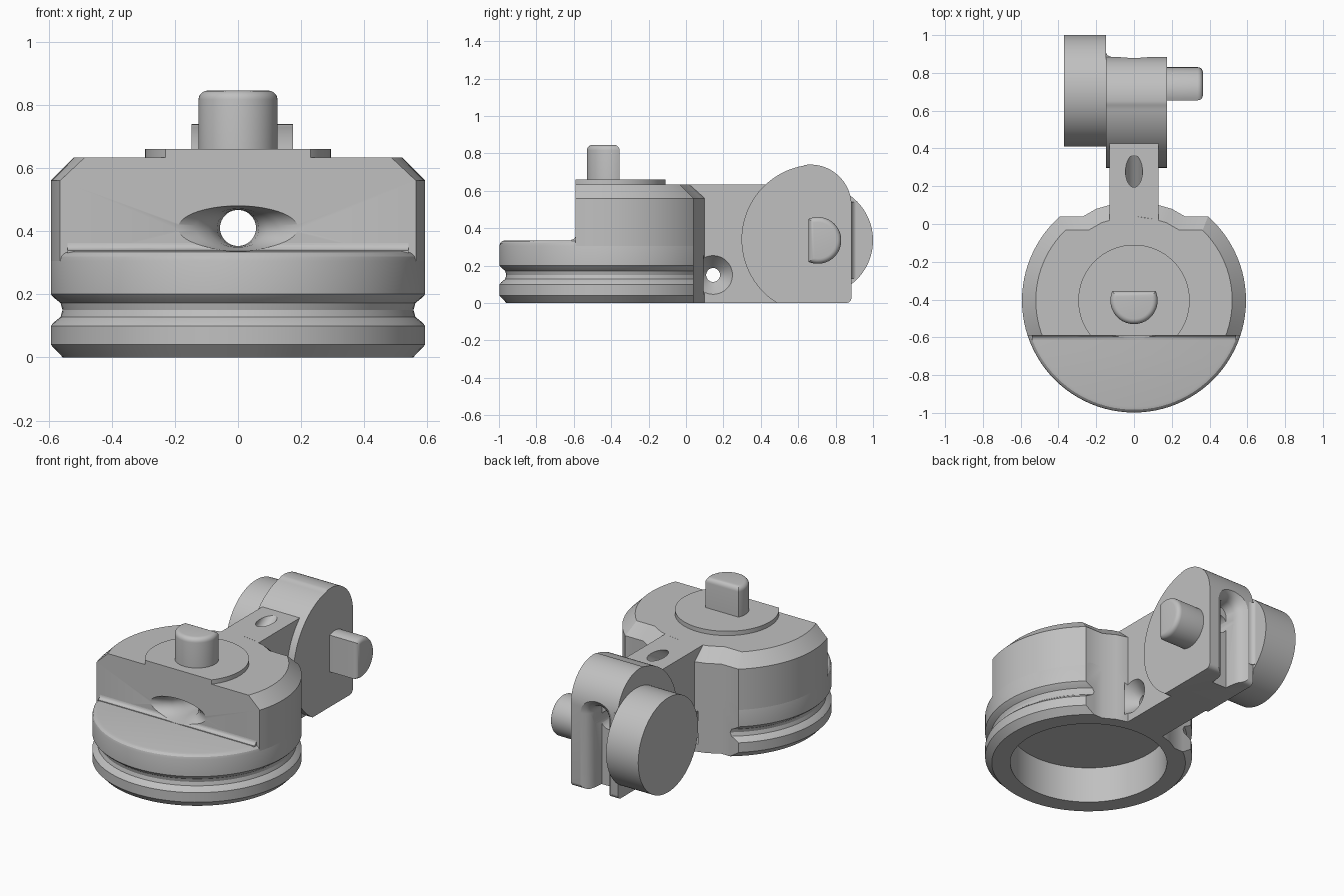
import bpy, bmesh
from math import sin, cos, acos, pi, radians

old = bpy.data.objects.get("Cube")
if old:
    bpy.data.objects.remove(old, do_unlink=True)

GREY = (0.53, 0.53, 0.53, 1)
mat = bpy.data.materials.new("plain grey")
mat.use_nodes = True
mat.diffuse_color = GREY
for node in mat.node_tree.nodes:
    if node.type == 'BSDF_PRINCIPLED':
        node.inputs["Base Color"].default_value = GREY

parts, cutters = [], []


def place(axis, u, v, p):
    return {'x': (p, u, v), 'y': (u, p, v), 'z': (u, v, p)}[axis]


def loft(name, axis, sections, cutter=False):
    """Skin (position, outline) sections along an axis and cap both ends."""
    bm = bmesh.new()
    rings = [[bm.verts.new(place(axis, u, v, p)) for u, v in pts] for p, pts in sections]
    n = len(rings[0])
    for a, b in zip(rings, rings[1:]):
        for i in range(n):
            j = (i + 1) % n
            bm.faces.new((a[i], a[j], b[j], b[i]))
    bm.faces.new(rings[0])
    bm.faces.new(rings[-1])
    bmesh.ops.recalc_face_normals(bm, faces=bm.faces[:])
    mesh = bpy.data.meshes.new(name)
    bm.to_mesh(mesh)
    bm.free()
    mesh.materials.append(mat)
    ob = bpy.data.objects.new(name, mesh)
    bpy.context.scene.collection.objects.link(ob)
    ob.hide_render = cutter
    (cutters if cutter else parts).append(ob)
    return ob


def arc(cu, cv, r, start, end, n):
    angles = [radians(start + (end - start) * i / n) for i in range(n + 1)]
    return [(cu + r * cos(a), cv + r * sin(a)) for a in angles]


def oval(cu, cv, ru, rv=None, n=96):
    rv = rv or ru
    return [(cu + ru * cos(2 * pi * i / n), cv + rv * sin(2 * pi * i / n)) for i in range(n)]


def lathe(name, axis, cu, cv, profile, cutter=False):
    return loft(name, axis, [(p, oval(cu, cv, r)) for r, p in profile], cutter)


def prism(name, axis, pts, lo, hi, cutter=False):
    return loft(name, axis, [(lo, pts), (hi, pts)], cutter)


def rect(u0, u1, v0, v1):
    return [(u0, v0), (u1, v0), (u1, v1), (u0, v1)]


def cut(ob, *tools):
    bpy.context.view_layer.objects.active = ob
    for tool in tools:
        m = ob.modifiers.new("cut", 'BOOLEAN')
        m.operation, m.solver, m.object = 'DIFFERENCE', 'EXACT', tool
        bpy.ops.object.modifier_apply(modifier=m.name)


def peg(name, axis, cu, cv, facing, base, tip):
    """Round peg with one flat side and a softened tip."""
    r, flat, soft = 0.125, 0.05, 0.028

    def outline(o):
        a = math_deg(acos((flat - o) / (r - o)))
        return arc(cu, cv, r - o, facing + a, facing + 360 - a, 40)
    sections = [(base, outline(0))]
    for i in range(6):
        t = i / 5 * pi / 2
        sections.append((tip - soft + soft * sin(t), outline(soft * (1 - cos(t)))))
    return loft(name, axis, sections)


def math_deg(a):
    return a * 180 / pi


CY = -0.405          # centre of the round body
WY, WZ = 0.705, 0.335  # centre of the rear disc and peg

# Round body: grooved base and upper block
base = lathe("grooved_base", 'z', 0, CY, [
    (.555, 0), (.593, .04), (.593, .10), (.582, .112), (.562, .128), (.556, .15),
    (.562, .172), (.582, .188), (.593, .20), (.593, .305), (.589, .32), (.578, .331), (.563, .335)])
upper = lathe("upper_block", 'z', 0, CY, [(.593, .305), (.593, .56), (.52, .633)])
plate = lathe("top_plate", 'z', 0, CY, [(.295, .62), (.295, .66)])
step = [(-.58, .325), (-.58, .362)] + arc(-.613, .362, .023, 0, -90, 5) + [(-.613, .325)]
fillet = prism("step_fillet", 'x', step, -.54, .54)
peg("top_peg", 'z', 0, CY, 90, .64, .845)

# Arm and rear wheel
arm = prism("arm", 'y', rect(-.13, .13, 0, .633), -.05, .6)
outline = (arc(.697, .34, .4, 100, 238.2, 40) + arc(.855, .03, .03, -90, 0, 6)
           + arc(.665, .52, .22, 0, 98, 24))
wheel = prism("rear_wheel", 'x', outline, -.148, .175)
lathe("side_disc", 'x', WY, WZ, [(.295, -.37), (.295, -.148)])
corner = [(-.15, .87), (-.15, .917)] + arc(-.118, .917, .032, 180, 270, 5) + [(-.118, .87)]
prism("disc_fillet", 'z', corner, .13, .54)
peg("side_peg", 'x', WY, WZ, 180, .16, .365)


# Cutter for the stepped back, sloping in at the top chamfer
def back_outline(o):
    half = [(.13 - .4 * o, .10 - o), (.2 - .4 * o, .08 - o), (.27 - .4 * o, .04 - o), (.8, .04 - o), (.8, .5)]
    return half + [(-x, y) for x, y in reversed(half)] + [(0, .115 - o)]


back = loft("back_cutter", 'z', [(-.1, back_outline(0)), (.56, back_outline(0)),
                                 (.66, back_outline(.1))], True)
front = prism("front_cutter", 'z', rect(-1, 1, -1.3, -.59), .2, 1, True)
bore = lathe("bore_cutter", 'z', 0, CY, [(.449, -.1), (.449, .226)], True)

# Cord hole, flared at the front and opening into a slot at the rear
flare = [(-.64, .205, .078), (-.59, .19, .07), (-.56, .135, .066), (-.52, .092, .061),
         (-.46, .066, .058), (-.4, .057, .057), (1.2, .057, .057)]
cord = loft("cord_hole_cutter", 'y', [(y, oval(0, .41, w, h)) for y, w, h in flare], True)
slot = loft("slot_cutter", 'y', [
    (y, arc(0, .47, w, 0, 180, 24) + [(-w, -.2), (w, -.2)])
    for y, w in ((.76, .05), (.82, .056), (.85, .066), (.87, .085), (.885, .11), (.92, .15))], True)
slant = loft("slant_hole_cutter", 'z', [
    (z, oval(0, .28 + 1.6 * (z - .633), .045, .085, 48)) for z in (.41, .75)], True)
cross = lathe("cross_hole_cutter", 'x', .145, .15, [
    (.118, -.15), (.085, -.105), (.037, -.05), (.037, .05), (.085, .105), (.118, .15)], True)

cut(base, back, bore, cross)
cut(upper, front, back, cord, slant)
cut(plate, front)
cut(fillet, cord)
cut(arm, bore, cord, slant, cross)
cut(wheel, cord, slot)

for tool in cutters:
    bpy.data.objects.remove(tool, do_unlink=True)

# Smooth curved faces, keep edges crisp
bpy.ops.object.select_all(action='DESELECT')
for ob in parts:
    ob.select_set(True)
bpy.context.view_layer.objects.active = parts[0]
bpy.ops.object.shade_smooth_by_angle(angle=radians(30))
